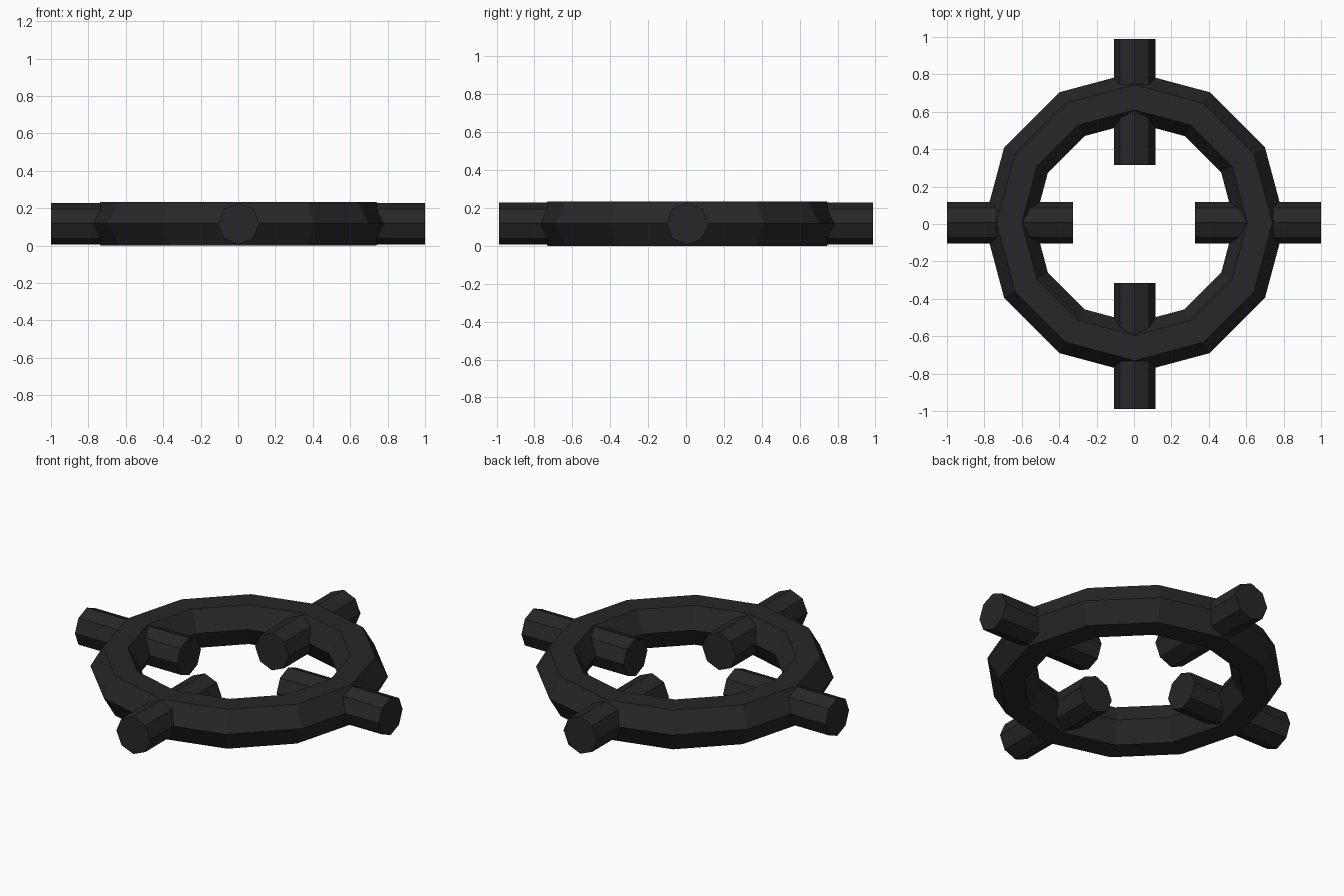
import bpy
import math
from mathutils import Matrix, Vector

if "Cube" in bpy.data.objects:
    bpy.data.objects.remove(bpy.data.objects["Cube"])

CX, CY, CZ = 0.003, 0.007, 0.117

dark = bpy.data.materials.new("dark_metal")
dark.diffuse_color = (0.02, 0.02, 0.02, 1)
dark.use_nodes = True
dark.node_tree.nodes["Principled BSDF"].inputs["Base Color"].default_value = dark.diffuse_color

# Twelve-sided ring with a hexagonal section
bpy.ops.mesh.primitive_torus_add(major_segments=12, minor_segments=6,
                                 major_radius=0.67, minor_radius=0.135,
                                 location=(CX, CY, CZ))
ring = bpy.context.object
ring.name = "ring"
ring.data.materials.append(dark)
for p in ring.data.polygons:
    p.use_smooth = False


def handle(name, start, end):
    """Octagonal bar between two points, with an edge on top."""
    a, b = Vector(start), Vector(end)
    bpy.ops.mesh.primitive_cylinder_add(vertices=8, radius=0.111, depth=(b - a).length)
    o = bpy.context.object
    o.name = name
    d = (b - a).normalized()
    up = Vector((0, 0, 1))
    side = up.cross(d)
    rot = Matrix((side, d.cross(side), d)).transposed()
    o.data.transform(rot.to_4x4())
    o.location = (a + b) / 2
    o.data.materials.append(dark)


# Four handles passing through the ring
handle("right_handle", (0.327, CY, CZ), (1.0, CY, CZ))
handle("left_handle", (-0.327, CY, CZ), (-1.0, CY, CZ))
handle("back_handle", (CX, 0.315, CZ), (CX, 0.988, CZ))
handle("front_handle", (CX, -0.315, CZ), (CX, -0.988, CZ))
